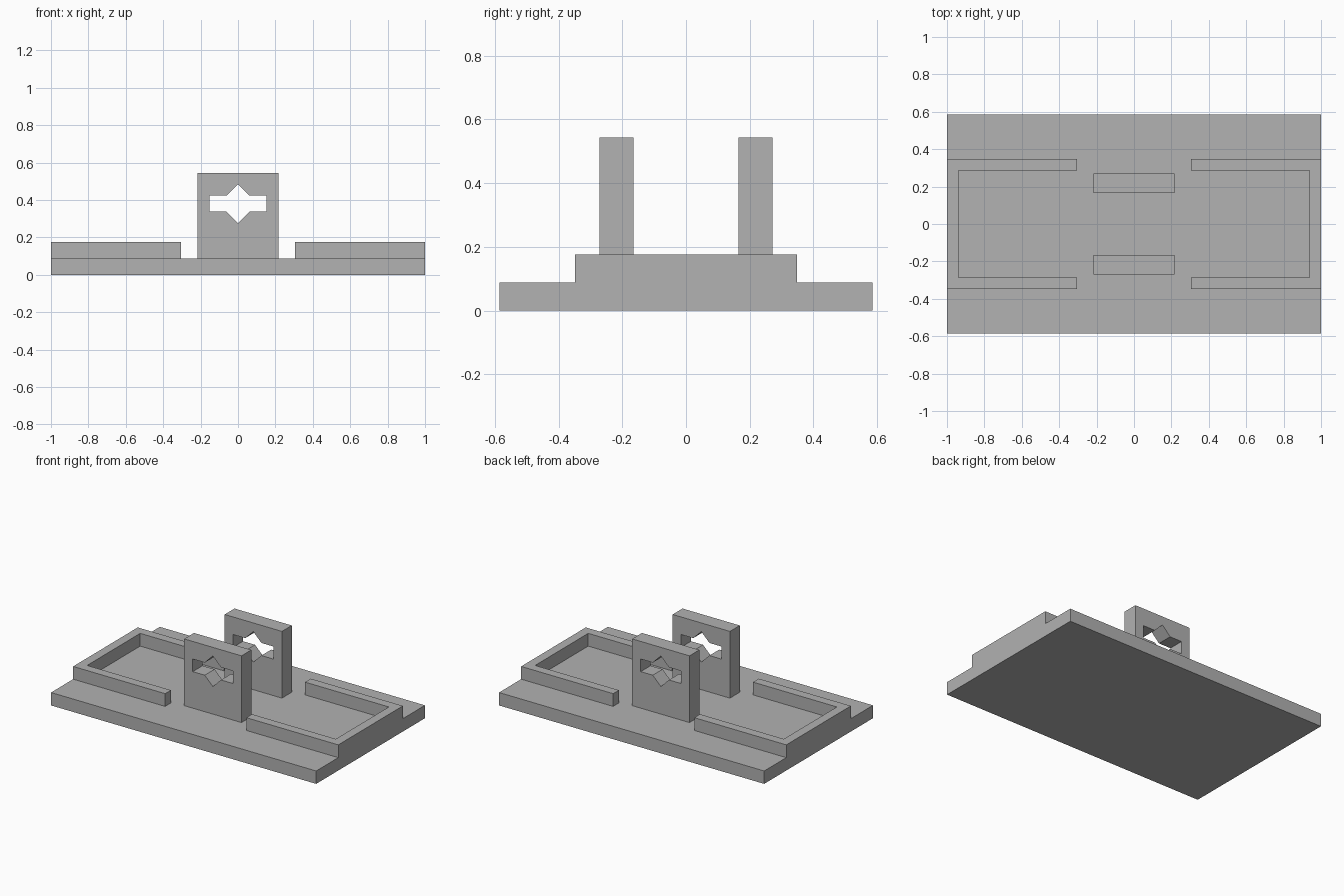
import bpy, bmesh

cube = bpy.data.objects.get("Cube")
if cube:
    bpy.data.objects.remove(cube, do_unlink=True)

grey = bpy.data.materials.new("plain grey")
grey.use_nodes = True
grey.diffuse_color = (0.445, 0.445, 0.445, 1)
grey.node_tree.nodes["Principled BSDF"].inputs["Base Color"].default_value = grey.diffuse_color


def prism(name, outline, start, end, axis="z"):
    """Extrude a flat outline along z (points are x, y) or along y (points are x, z)."""
    bm = bmesh.new()
    place = (lambda a, b, d: (a, b, d)) if axis == "z" else (lambda a, b, d: (a, d, b))
    face = bm.faces.new([bm.verts.new(place(a, b, start)) for a, b in outline])
    moved = bmesh.ops.extrude_face_region(bm, geom=[face])["geom"]
    bmesh.ops.translate(bm, vec=place(0, 0, end - start),
                        verts=[v for v in moved if isinstance(v, bmesh.types.BMVert)])
    bmesh.ops.recalc_face_normals(bm, faces=bm.faces)
    mesh = bpy.data.meshes.new(name)
    bm.to_mesh(mesh)
    bm.free()
    mesh.materials.append(grey)
    obj = bpy.data.objects.new(name, mesh)
    bpy.context.collection.objects.link(obj)
    return obj


def rectangle(x, low, high):
    return [(-x, low), (x, low), (x, high), (-x, high)]


floor, rim_top, post_top = 0.088, 0.175, 0.543

# Base plate
prism("base_plate", rectangle(1, -0.586, 0.586), 0, floor)

# C-shaped rim at each end
rim = [(0.306, -0.348), (1, -0.348), (1, 0.348), (0.306, 0.348),
       (0.306, 0.286), (0.938, 0.286), (0.938, -0.286), (0.306, -0.286)]
for side, name in ((1, "left_rim"), (-1, "right_rim")):
    prism(name, [(side * x, y) for x, y in rim], floor, rim_top)

# Slot outline: a wide bar crossed by a diamond
mid, bar, notch, width, point = 0.38, 0.043, 0.061, 0.152, 0.104
upper = [(width, bar), (notch, bar), (0, point), (-notch, bar), (-width, bar)]
slot = [(x, mid + z) for x, z in upper] + [(-x, mid - z) for x, z in upper]

# Upright posts, each with the slot cut through
for side, name in ((-1, "front_post"), (1, "back_post")):
    near, far = sorted((side * 0.165, side * 0.271))
    post = prism(name, rectangle(0.216, floor, post_top), near, far, "y")
    cutter = prism(name + "_cutter", slot, near - 0.05, far + 0.05, "y")
    cutter.hide_render = True
    cut = post.modifiers.new("slot", "BOOLEAN")
    cut.operation = "DIFFERENCE"
    cut.solver = "EXACT"
    cut.object = cutter
    bpy.context.view_layer.objects.active = post
    bpy.ops.object.modifier_apply(modifier=cut.name)
    bpy.data.objects.remove(cutter, do_unlink=True)
